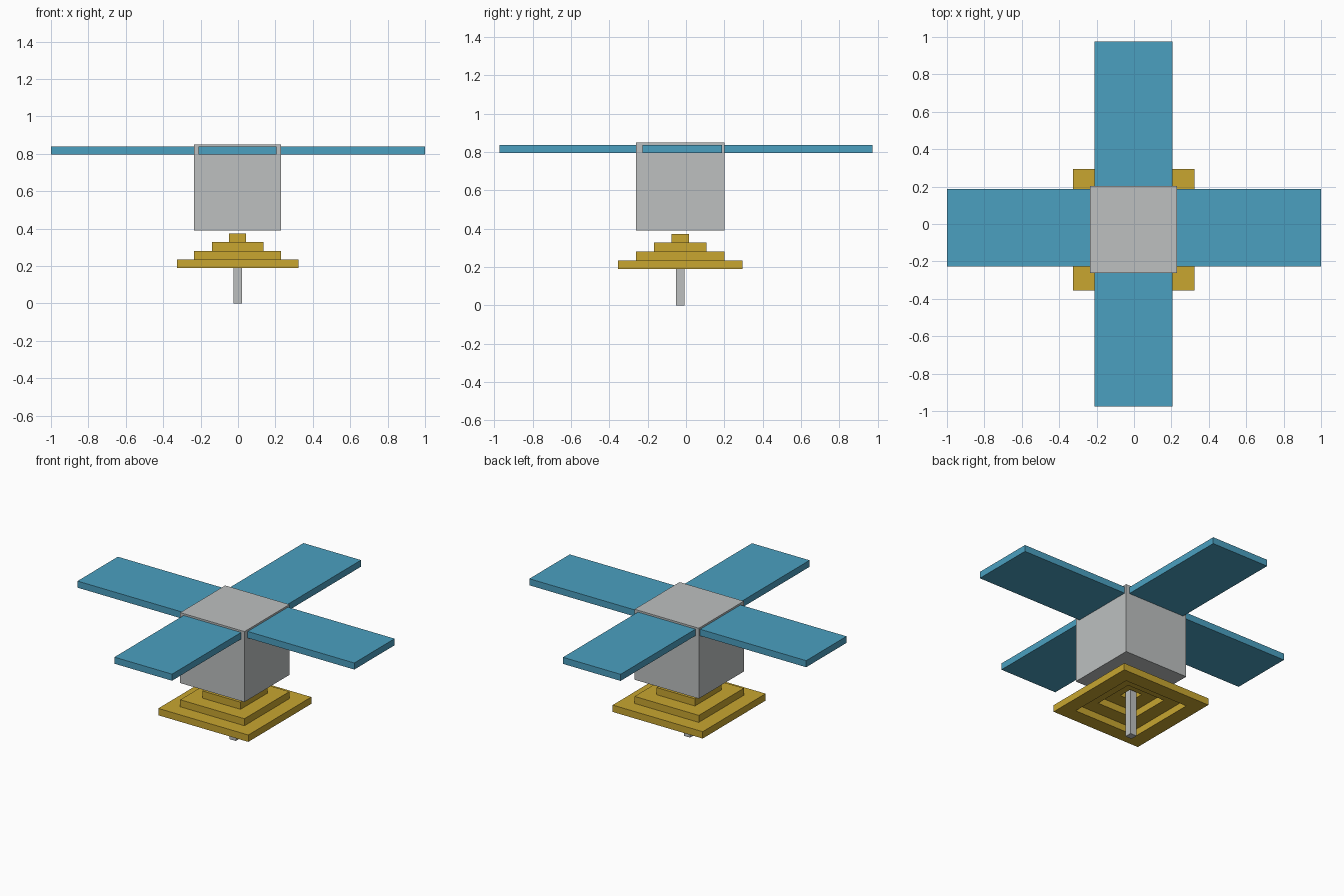
import bpy
import bmesh
from mathutils import Matrix, Vector

cube = bpy.data.objects.get("Cube")
if cube:
    bpy.data.objects.remove(cube)


def material(name, rgb):
    m = bpy.data.materials.new(name)
    m.use_nodes = True
    m.diffuse_color = (*rgb, 1)
    m.node_tree.nodes["Principled BSDF"].inputs["Base Color"].default_value = (*rgb, 1)
    return m


blue = material("panel blue", (0.07, 0.35, 0.53))
grey = material("body grey", (0.51, 0.53, 0.53))
gold = material("dish gold", (0.58, 0.38, 0.03))


def finish(bm, name, mat):
    bmesh.ops.recalc_face_normals(bm, faces=bm.faces)
    mesh = bpy.data.meshes.new(name)
    bm.to_mesh(mesh)
    bm.free()
    mesh.materials.append(mat)
    bpy.context.collection.objects.link(bpy.data.objects.new(name, mesh))


def box(name, low, high, mat):
    low, high = Vector(low), Vector(high)
    bm = bmesh.new()
    bmesh.ops.create_cube(bm, size=1, matrix=Matrix.Translation((low + high) / 2)
                          @ Matrix.Diagonal((*(high - low), 1)))
    finish(bm, name, mat)


def square_frame(name, outer, inner, z0, z1, mat):
    """Square slab with a square hole through it."""
    bm = bmesh.new()
    loops = []
    for half, z in ((outer, z0), (outer, z1), (inner, z1), (inner, z0)):
        loops.append([bm.verts.new((CX + sx * half, CY + sy * half, z))
                      for sx, sy in ((-1, -1), (1, -1), (1, 1), (-1, 1))])
    for a, b in zip(loops, loops[1:] + loops[:1]):
        for i in range(4):
            j = (i + 1) % 4
            bm.faces.new((a[i], a[j], b[j], b[i]))
    finish(bm, name, mat)


CX, CY = -0.002, -0.03      # shared axis of body, dish and rod
BODY = 0.232                # body half width

# Body
box("body", (CX - BODY, CY - BODY, 0.39), (CX + BODY, CY + BODY, 0.85), grey)

# Four solar panels
P0, P1, W = 0.795, 0.838, 0.208
box("left_panel", (CX + BODY, CY + 0.01 - W, P0), (1, CY + 0.01 + W, P1), blue)
box("right_panel", (-1, CY + 0.01 - W, P0), (CX - BODY, CY + 0.01 + W, P1), blue)
box("front_panel", (CX - W, -0.975, P0), (CX + W, CY - BODY, P1), blue)
box("back_panel", (CX - W, CY + BODY, P0), (CX + W, 0.975, P1), blue)

# Hollow stepped dish, each hole as wide as the tier above
halves = (0.325, 0.232, 0.138, 0.045)
levels = (0.19, 0.235, 0.281, 0.328, 0.373)
for i in range(3):
    square_frame(f"dish_tier_{i + 1}", halves[i], halves[i + 1],
                 levels[i], levels[i + 1], gold)
cap = halves[3]
box("dish_cap", (CX - cap, CY - cap, levels[3]), (CX + cap, CY + cap, levels[4]), gold)

# Antenna rod
R = 0.023
box("antenna_rod", (CX - R, CY - R, 0), (CX + R, CY + R, levels[3]), grey)
